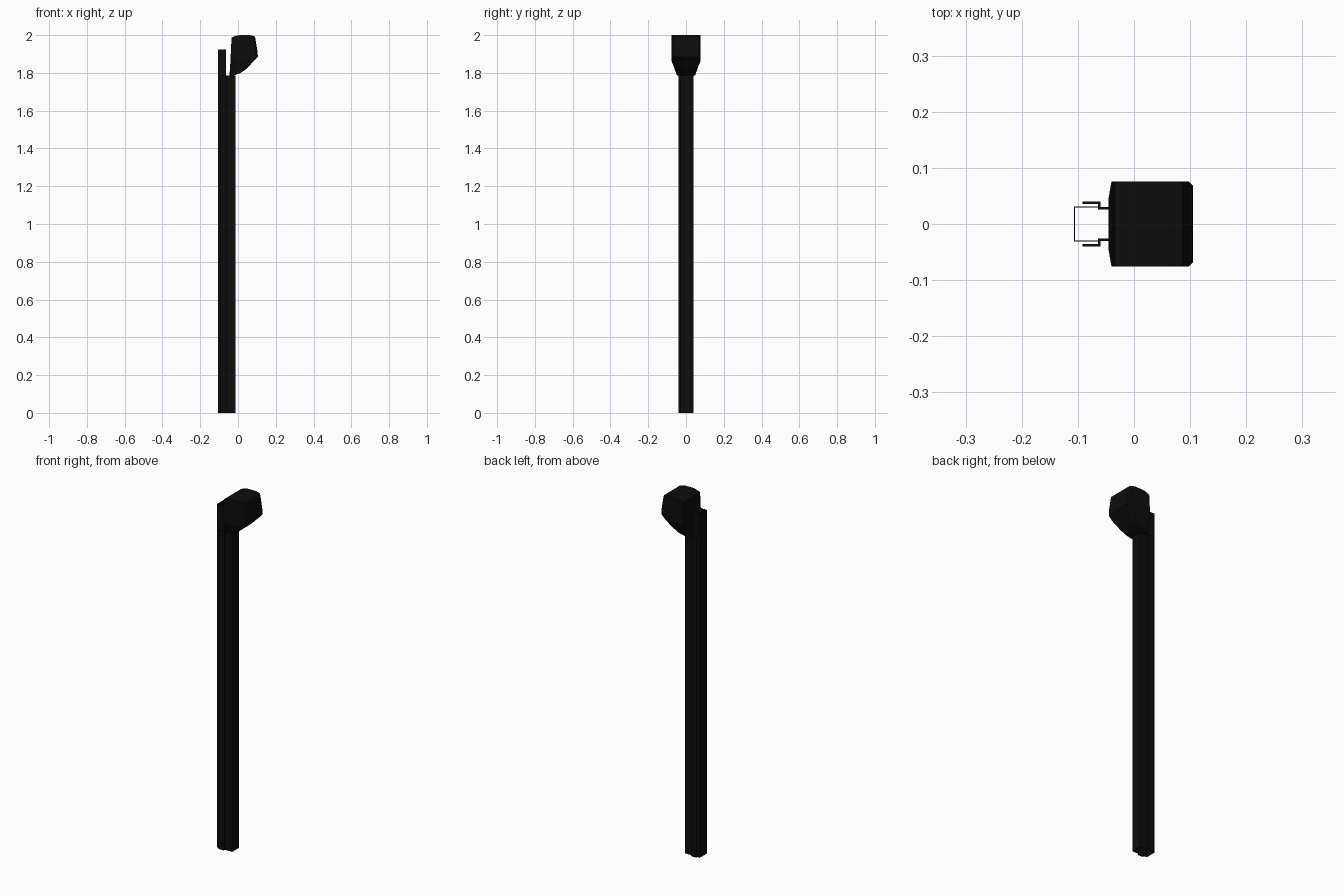
import bpy
import bmesh

cube = bpy.data.objects.get("Cube")
if cube:
    bpy.data.objects.remove(cube, do_unlink=True)

black = bpy.data.materials.new("matte_black")
black.use_nodes = True
colour = (0.004, 0.004, 0.004, 1)
black.diffuse_color = colour
black.node_tree.nodes["Principled BSDF"].inputs["Base Color"].default_value = colour


def make_object(name, bm):
    bmesh.ops.recalc_face_normals(bm, faces=bm.faces)
    mesh = bpy.data.meshes.new(name)
    bm.to_mesh(mesh)
    bm.free()
    mesh.materials.append(black)
    obj = bpy.data.objects.new(name, mesh)
    bpy.context.collection.objects.link(obj)
    return obj


def channel(name, half, height, thickness):
    """Bent sheet: half a section, mirrored in y, raised to a height."""
    path = half + [(x, -y) for x, y in reversed(half)]
    bm = bmesh.new()
    low = [bm.verts.new((x, y, 0)) for x, y in path]
    high = [bm.verts.new((x, y, height)) for x, y in path]
    for i in range(len(path) - 1):
        bm.faces.new((low[i], low[i + 1], high[i + 1], high[i]))
    obj = make_object(name, bm)
    sheet = obj.modifiers.new("sheet", "SOLIDIFY")
    sheet.thickness = thickness
    sheet.offset = 0
    sheet.use_even_offset = True
    return obj


# Thin back channel, open towards the head side
channel("back_channel", [(-0.063, 0.03), (-0.106, 0.03)], 1.925, 0.002)

# Front channel with stepped flanges that wrap around the back channel
channel("front_channel",
        [(-0.092, 0.038), (-0.062, 0.038), (-0.062, 0.028), (-0.017, 0.028)],
        1.785, 0.005)

# Head: stacked sections (z, back x, front x, half width, corner cut)
sections = [
    (1.787, -0.045, -0.02, 0.048, 0.003),
    (1.8, -0.044, 0.015, 0.053, 0.004),
    (1.82, -0.043, 0.043, 0.06, 0.006),
    (1.862, -0.04, 0.083, 0.076, 0.008),
    (1.885, -0.039, 0.105, 0.076, 0.008),
    (1.91, -0.038, 0.104, 0.076, 0.008),
    (1.987, -0.034, 0.091, 0.076, 0.008),
    (1.995, -0.015, 0.086, 0.076, 0.006),
    (2.0, 0.01, 0.06, 0.076, 0.002),
]
bm = bmesh.new()
rings = []
for z, back, front, w, cut in sections:
    outline = [(back, -w), (front - cut, -w), (front, cut - w),
               (front, w - cut), (front - cut, w), (back, w)]
    rings.append([bm.verts.new((x, y, z)) for x, y in outline])
for a, b in zip(rings, rings[1:]):
    for i in range(len(a)):
        j = (i + 1) % len(a)
        bm.faces.new((a[i], a[j], b[j], b[i]))
bm.faces.new(rings[0])
bm.faces.new(rings[-1])
make_object("head", bm)
